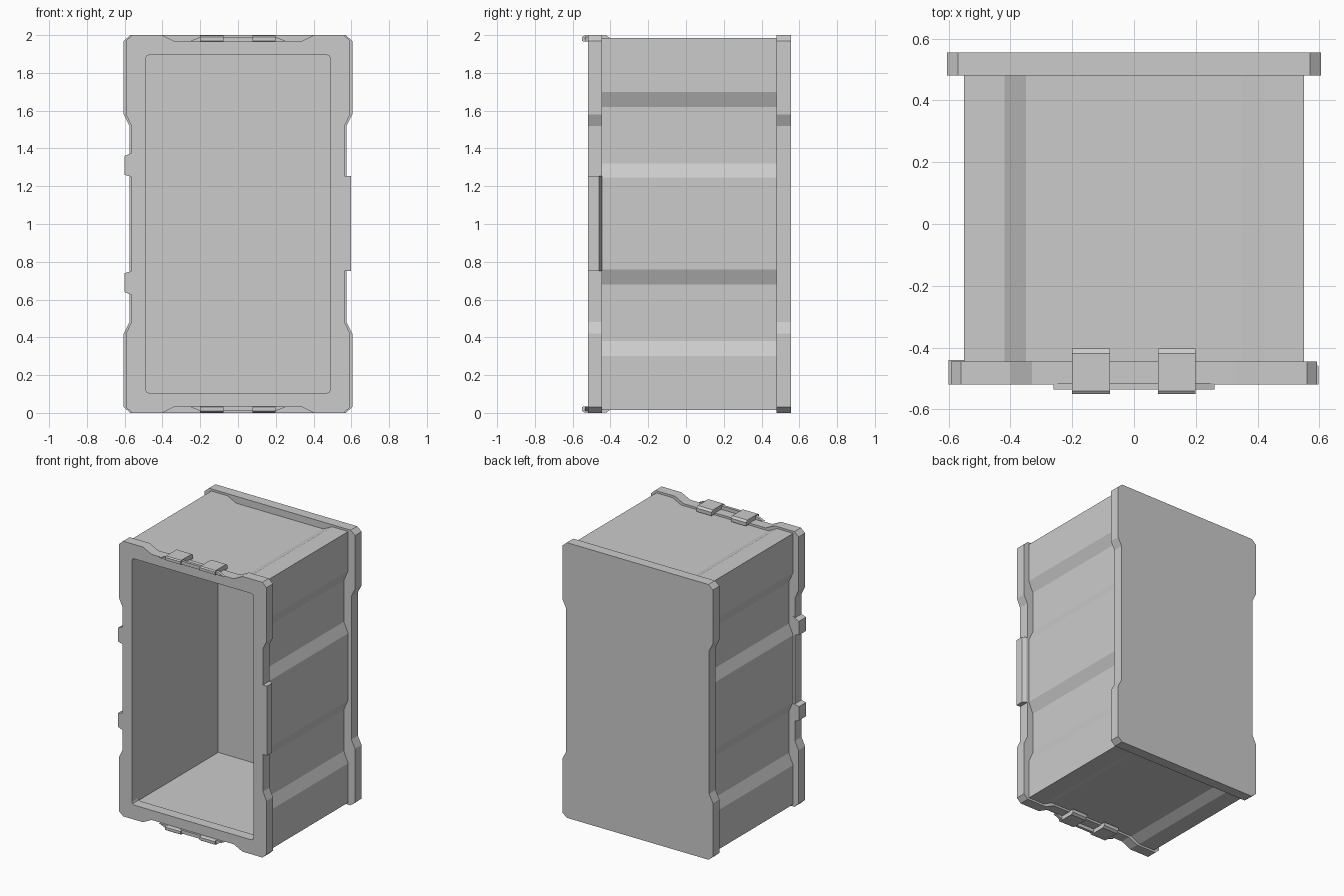
import bpy
import bmesh
from mathutils import Vector

cube = bpy.data.objects.get("Cube")
if cube:
    bpy.data.objects.remove(cube, do_unlink=True)

grey = bpy.data.materials.new("plain grey")
grey.use_nodes = True
COLOUR = (0.6, 0.6, 0.6, 1)
grey.diffuse_color = COLOUR
grey.node_tree.nodes["Principled BSDF"].inputs["Base Color"].default_value = COLOUR

# Maps (a, b, along) profile coordinates to model space
AXES = {
    "x": lambda a, b, t: Vector((t, a, b)),
    "y": lambda a, b, t: Vector((a, t, b)),
    "z": lambda a, b, t: Vector((a, b, t)),
}


def prism(name, loops, start, end, axis="y"):
    """Extrude an outline, with optional hole loops, along an axis."""
    place = AXES[axis]
    bm = bmesh.new()
    edges = []
    for loop in loops:
        verts = [bm.verts.new(place(a, b, start)) for a, b in loop]
        edges += [bm.edges.new((v, verts[i - 1])) for i, v in enumerate(verts)]
    bmesh.ops.triangle_fill(bm, edges=edges, use_beauty=True)
    new = bmesh.ops.extrude_face_region(bm, geom=bm.faces[:], use_keep_orig=True)
    moved = [g for g in new["geom"] if isinstance(g, bmesh.types.BMVert)]
    bmesh.ops.translate(bm, verts=moved, vec=place(0, 0, end - start))
    bmesh.ops.recalc_face_normals(bm, faces=bm.faces[:])
    mesh = bpy.data.meshes.new(name)
    bm.to_mesh(mesh)
    bm.free()
    mesh.materials.append(grey)
    obj = bpy.data.objects.new(name, mesh)
    bpy.context.collection.objects.link(obj)
    return obj


def around(quarter):
    """Mirror a quarter outline (top centre to right middle) to a full loop."""
    right = quarter + [(x, 2 - z) for x, z in reversed(quarter)]
    return right + [(-x, z) for x, z in reversed(right)]


def flip(points):
    return [(a, 2 - b) for a, b in points]


# Ribbed shell with a recess on every side
side = [(0.55, 1.7), (0.515, 1.62), (0.515, 1.32), (0.55, 1.245)]
side += [(0.55, 0.76), (0.515, 0.68), (0.515, 0.38), (0.55, 0.3)]
top = [(0.35, 1.95), (0.42, 1.985), (0.55, 1.985)]
right = top + side + flip(reversed(top))
shell = right + [(-x, z) for x, z in reversed(right)]
cavity = around([(0.495, 1.9)])
prism("crate_shell", [shell, cavity], -0.445, 0.48)

# Solid back plate
edge = [(0.57, 2.0), (0.605, 1.97), (0.605, 1.58), (0.575, 1.52)]
prism("back_plate", [around(edge)], 0.48, 0.555)

# Front frame with dips at top and bottom and a rounded opening
frame = [(0.33, 1.965), (0.4, 2.0), (0.56, 2.0), (0.593, 1.97), (0.593, 1.58), (0.565, 1.52)]
opening = [(0.47, 1.895), (0.484, 1.889), (0.49, 1.875)]
prism("front_frame", [around(frame), around(opening)], -0.52, -0.445)

# Latch plates and clips on the top and bottom of the frame
plate = [(-0.26, 1.965), (-0.2, 1.99), (0.2, 1.99), (0.26, 1.965)]
clip = [(-0.55, 1.97), (-0.55, 1.99), (-0.54, 1.997), (-0.42, 1.997),
        (-0.403, 1.985), (-0.403, 1.96), (-0.44, 1.96), (-0.44, 1.967), (-0.54, 1.965)]
for place, turn in (("top", list), ("bottom", flip)):
    prism(place + "_latch_plate", [turn(plate)], -0.535, -0.515)
    for hand, x in (("right", -0.2), ("left", 0.077)):
        prism(f"{place}_{hand}_clip", [turn(clip)], x, x + 0.122, "x")

# Hinge knobs on the right edge
knob = [(-0.55, 1.385), (-0.565, 1.375), (-0.6, 1.36), (-0.6, 1.26), (-0.565, 1.25), (-0.55, 1.25)]
prism("upper_hinge_knob", [knob], -0.52, -0.44)
prism("lower_hinge_knob", [flip(knob)], -0.52, -0.44)

# Long catch on the left edge
catch = [(0.55, -0.52), (0.597, -0.52), (0.597, -0.46), (0.57, -0.445), (0.55, -0.445)]
prism("side_catch", [catch], 0.75, 1.255, "z")
